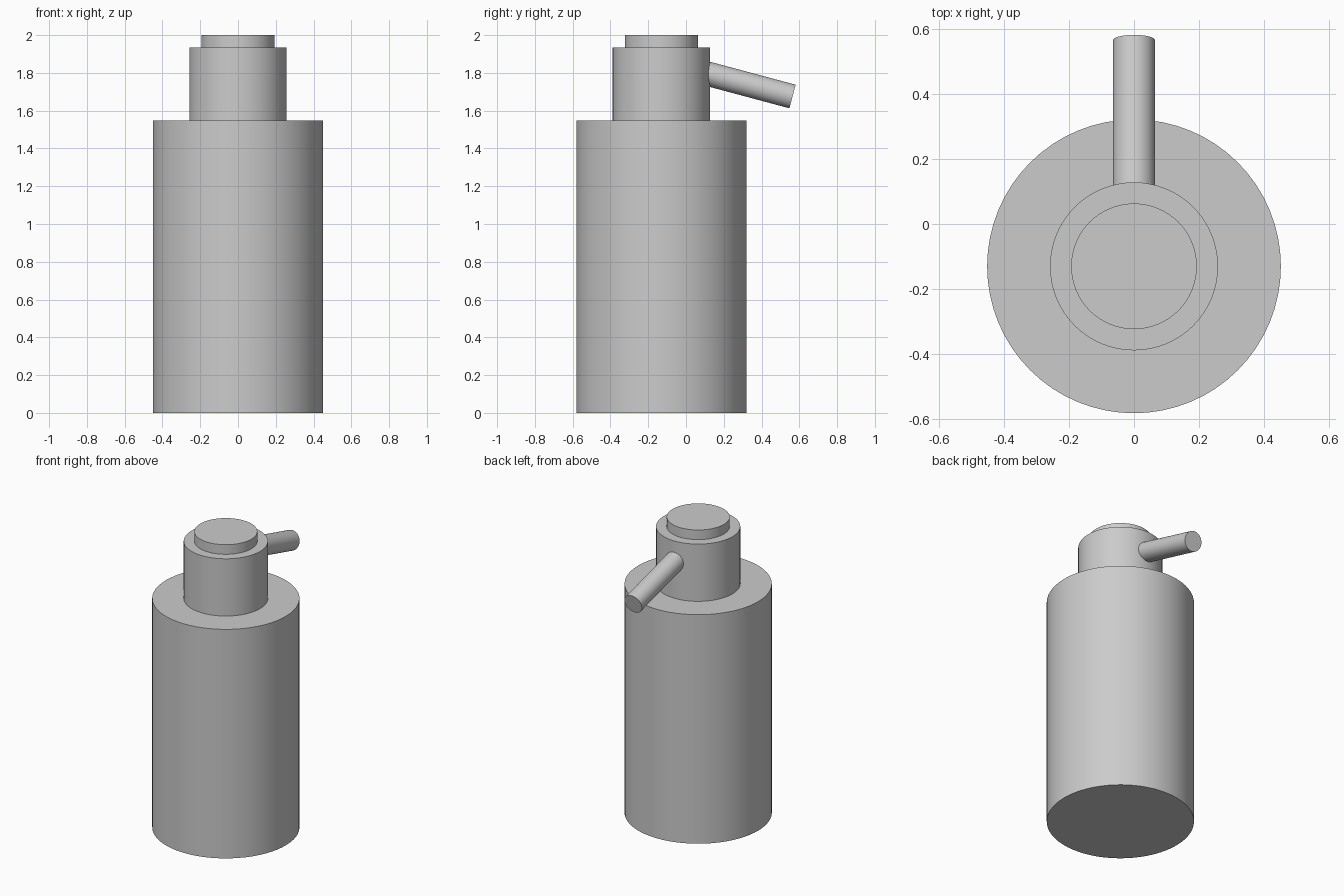
import bpy
import math
from mathutils import Vector

cube = bpy.data.objects.get("Cube")
if cube:
    bpy.data.objects.remove(cube, do_unlink=True)

# Single plain grey
grey = bpy.data.materials.new("plain_grey")
grey.use_nodes = True
colour = (0.6, 0.6, 0.6, 1.0)
grey.diffuse_color = colour
grey.node_tree.nodes["Principled BSDF"].inputs["Base Color"].default_value = colour


def rod(name, start, end, radius, sides=64):
    """Capped cylinder running from start to end."""
    start, end = Vector(start), Vector(end)
    axis = end - start
    bpy.ops.mesh.primitive_cylinder_add(
        vertices=sides, radius=radius, depth=axis.length,
        location=(start + end) / 2,
        rotation=axis.to_track_quat("Z", "Y").to_euler())
    part = bpy.context.object
    part.name = name
    part.data.materials.append(grey)
    bpy.ops.object.shade_smooth_by_angle(angle=math.radians(30))
    return part


# Upright stacked parts share one axis
AXIS_Y = -0.13
for name, radius, bottom, top in (
        ("bottle_body", 0.451, 0.0, 1.548),
        ("pump_collar", 0.258, 1.548, 1.935),
        ("press_button", 0.193, 1.935, 2.0)):
    rod(name, (0, AXIS_Y, bottom), (0, AXIS_Y, top), radius)

# Spout slopes down and backwards out of the collar
tip = Vector((0, 0.564, 1.675))
tilt = math.radians(15)
direction = Vector((0, math.cos(tilt), -math.sin(tilt)))
rod("spout", tip - direction * 0.52, tip, 0.0645)
